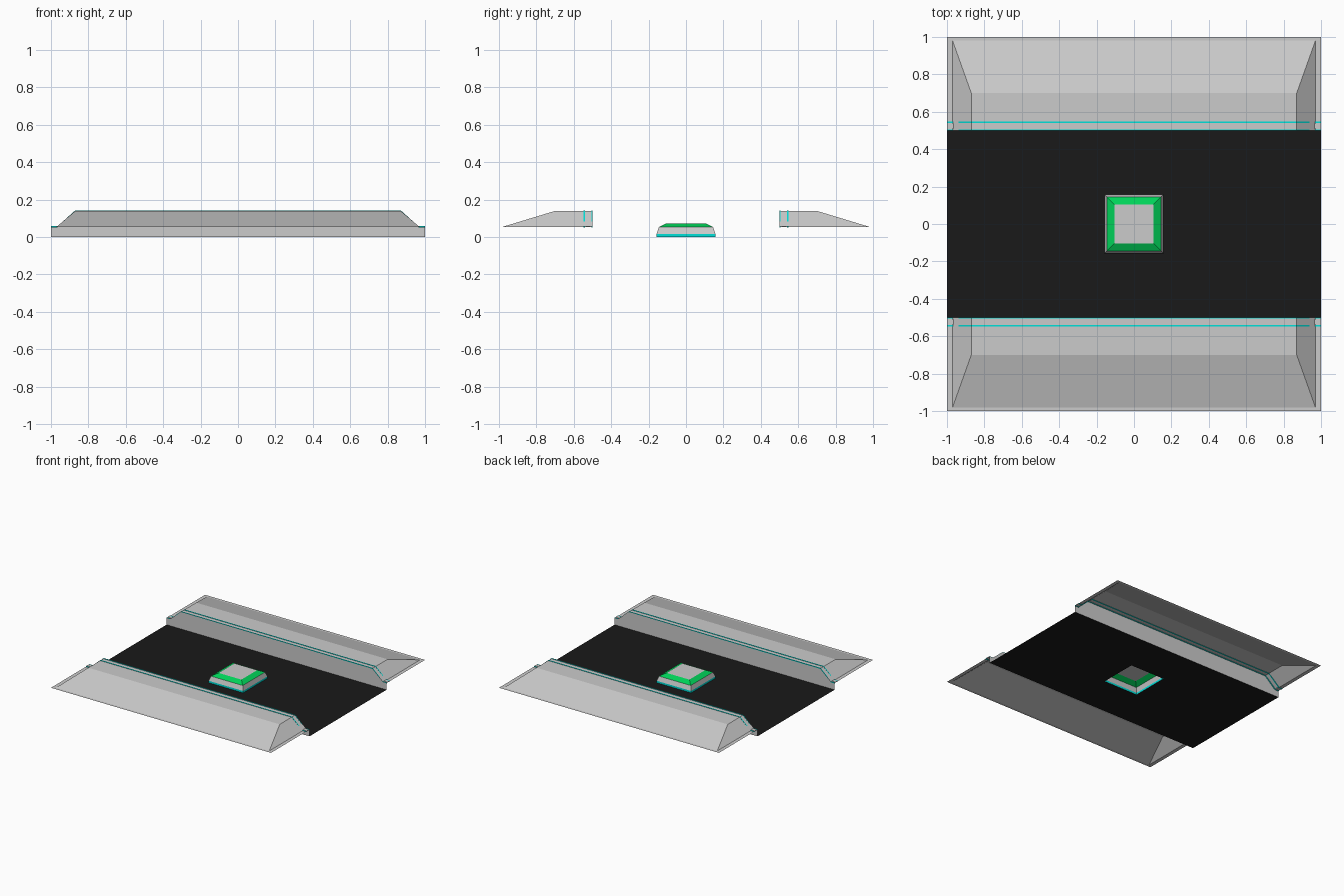
import bpy

if "Cube" in bpy.data.objects:
    bpy.data.objects.remove(bpy.data.objects["Cube"])


def material(name, rgb):
    m = bpy.data.materials.new(name)
    m.diffuse_color = (*rgb, 1)
    m.use_nodes = True
    m.node_tree.nodes["Principled BSDF"].inputs["Base Color"].default_value = m.diffuse_color
    return m


BLACK = material("black", (0.01, 0.01, 0.01))
CYAN = material("cyan", (0.0, 0.75, 0.70))
GREEN = material("green", (0.0, 0.65, 0.10))


def build(name, verts, faces, mat=None, mirror=(False, False)):
    me = bpy.data.meshes.new(name)
    me.from_pydata(verts, [], faces)
    if mat:
        me.materials.append(mat)
    ob = bpy.data.objects.new(name, me)
    bpy.context.collection.objects.link(ob)
    if any(mirror):
        mod = ob.modifiers.new("mirror", 'MIRROR')
        mod.use_axis = (mirror[0], mirror[1], False)
        mod.use_mirror_merge = False
    return ob


def square(r, z):
    return [(-r, -r, z), (r, -r, z), (r, r, z), (-r, r, z)]


def square_band(name, lower, upper, mat=None):
    # four sloped sides joining two (radius, height) squares
    faces = [(i, (i + 1) % 4, (i + 1) % 4 + 4, i + 4) for i in range(4)]
    return build(name, square(*lower) + square(*upper), faces, mat)


# Floor, open below the pedestal
floor_outer = [(-1, -.5, 0), (1, -.5, 0), (1, .5, 0), (-1, .5, 0)]
build("floor", floor_outer + square(.157, 0),
      [(i, (i + 1) % 4, (i + 1) % 4 + 4, i + 4) for i in range(4)], BLACK)

# Central pedestal, stacked from tapered bands with a flat cap
square_band("pedestal_glow", (.157, 0), (.157, .016), CYAN)
square_band("pedestal_body", (.157, .016), (.145, .053))
square_band("pedestal_slope", (.145, .053), (.103, .074), GREEN)
build("pedestal_cap", square(.103, .074), [(0, 1, 2, 3)])

# Raised bank along each long side: inner wall, top, hipped slopes, thin rim
Z, H, Y = .055, .14, .5
bank = []
for s in (-1, 1):
    bank += [(s, Y, 0), (s, Y, Z), (s * .97, Y, Z), (s * .87, Y, H),
             (s * .87, .7, H), (s * .97, .98, Z), (s, 1, Z)]
bank_faces = [(0, 7, 8, 9, 10, 3, 2, 1),   # inner wall
              (3, 10, 11, 4),              # top
              (4, 11, 12, 5),              # outer slope
              (5, 12, 13, 6),              # outer rim
              (2, 3, 4, 5), (10, 9, 12, 11),   # end slopes
              (1, 2, 5, 6), (9, 8, 13, 12)]    # end rims
build("side_bank", bank, bank_faces, mirror=(False, True))

# Glowing lines that follow the bank outline across top and ends
PATH = [(-1, Z), (-.965, Z), (-.87, H), (.87, H), (.965, Z), (1, Z)]


def glow_line(name, y0, y1, h=.003):
    verts = []
    for x, z in PATH:
        verts += [(x, y0, z - h), (x, y1, z - h), (x, y1, z + h), (x, y0, z + h)]
    faces = [(3, 2, 1, 0)]
    for k in range(len(PATH) - 1):
        a = 4 * k
        faces += [(a + i, a + (i + 1) % 4, a + 4 + (i + 1) % 4, a + 4 + i)
                  for i in range(4)]
    e = 4 * (len(PATH) - 1)
    faces.append((e, e + 1, e + 2, e + 3))
    build(name, verts, faces, CYAN, (False, True))


glow_line("inner_glow_line", .5, .506)
glow_line("outer_glow_line", .54, .547)

# Small pads between the lines at the bank ends
pad = [(x, y, z) for z in (Z, Z + .004) for x, y in
       ((.965, .51), (1, .51), (1, .538), (.965, .538))]
build("end_pad", pad, [(4, 5, 6, 7), (3, 2, 1, 0)] +
      [(i, (i + 1) % 4, (i + 1) % 4 + 4, i + 4) for i in range(4)],
      mirror=(True, True))
